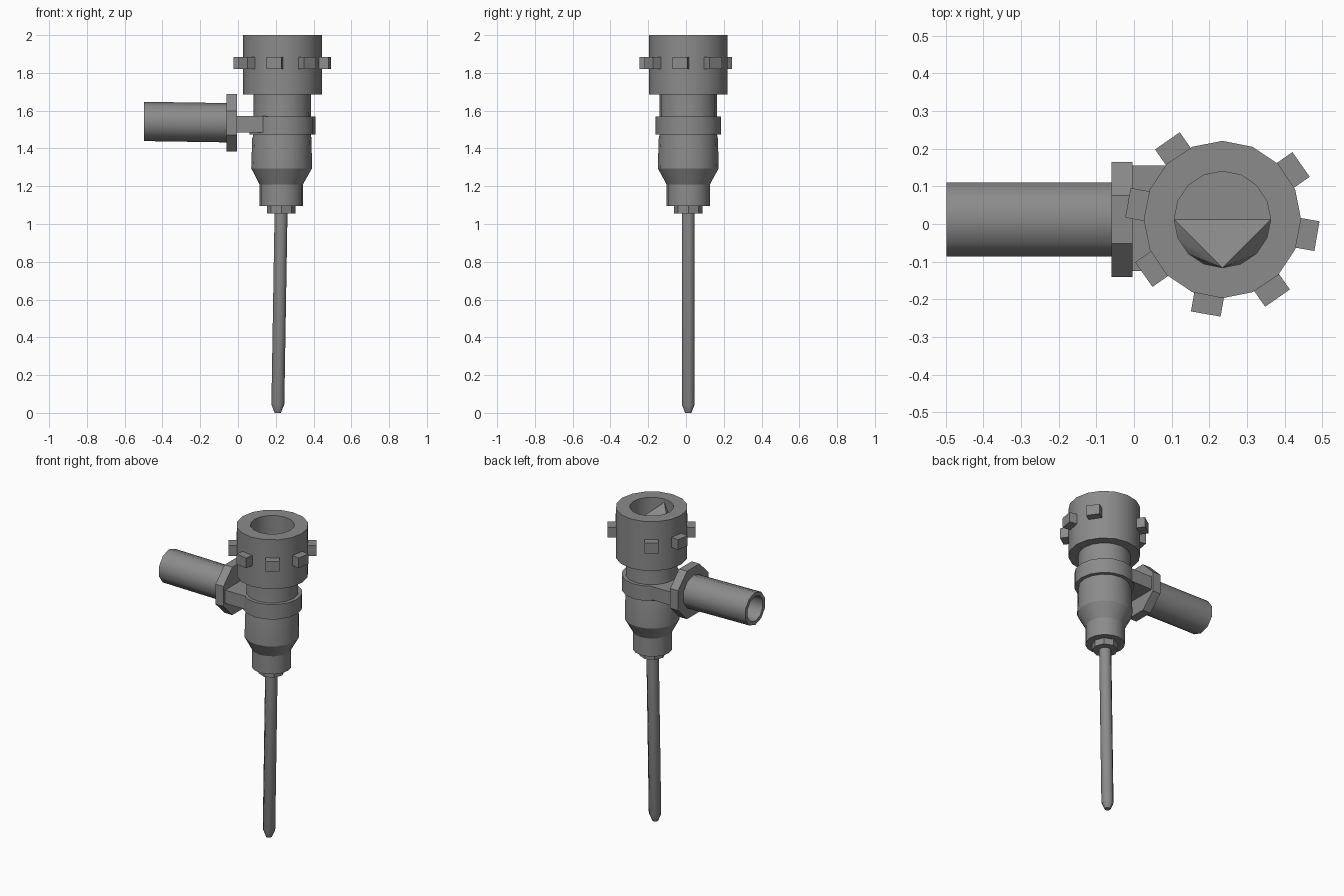
import bpy, bmesh
from math import pi, cos, sin, radians
from mathutils import Matrix, Vector

cube = bpy.data.objects.get("Cube")
if cube:
    bpy.data.objects.remove(cube)

GREY = (0.26, 0.26, 0.26, 1)
mat = bpy.data.materials.new("gunmetal grey")
mat.use_nodes = True
mat.diffuse_color = GREY
mat.node_tree.nodes["Principled BSDF"].inputs["Base Color"].default_value = GREY

AX, AY = 0.235, 0.012   # main upright axis
PZ = 1.54               # side pipe axis height


def finish(name, bm, smooth=None):
    bmesh.ops.recalc_face_normals(bm, faces=bm.faces)
    mesh = bpy.data.meshes.new(name)
    bm.to_mesh(mesh)
    bm.free()
    mesh.materials.append(mat)
    obj = bpy.data.objects.new(name, mesh)
    bpy.context.collection.objects.link(obj)
    if smooth:
        bpy.ops.object.select_all(action='DESELECT')
        obj.select_set(True)
        bpy.context.view_layer.objects.active = obj
        bpy.ops.object.shade_smooth_by_angle(angle=radians(smooth))
    return obj


def loft(name, rings, sides, turn=0.0, along_x=False, smooth=None, cap_end=True):
    """Skin a stack of rings (centre offset, position along axis, radius)."""
    bm = bmesh.new()
    loops = []
    for off, pos, r in rings:
        loop = []
        for i in range(sides):
            a = turn + 2 * pi * i / sides
            if along_x:
                co = (pos, AY + r * cos(a), off + r * sin(a))
            else:
                co = (off + r * cos(a), AY + r * sin(a), pos)
            loop.append(bm.verts.new(co))
        loops.append(loop)
    for lo, hi in zip(loops, loops[1:]):
        for i in range(sides):
            j = (i + 1) % sides
            bm.faces.new((lo[i], lo[j], hi[j], hi[i]))
    bm.faces.new(loops[0])
    if cap_end:
        bm.faces.new(loops[-1])
        return finish(name, bm, smooth)
    return bm, loops[-1]


def box(name, size, centre, angle=0.0):
    bm = bmesh.new()
    bmesh.ops.create_cube(bm, size=1)
    bm.transform(Matrix.Translation(centre) @ Matrix.Rotation(angle, 4, 'Z')
                 @ Matrix.Diagonal((*size, 1)))
    return finish(name, bm)


# Needle with a tapered tip, leaning very slightly
loft("needle", [(0.21, 0, 0.018), (0.211, 0.045, 0.037), (0.228, 1.07, 0.037)], 8,
     turn=pi / 8, smooth=50)
loft("needle_nut", [(0.229, 1.055, 0.076), (0.229, 1.1, 0.076)], 8)

# Stepped body
loft("body", [(0.229, 1.095, 0.115), (0.229, 1.21, 0.115), (0.231, 1.295, 0.161),
              (0.232, 1.45, 0.157), (0.234, 1.475, 0.152), (AX, 1.7, 0.152)], 16, smooth=25)
loft("clamp_band", [(AX, 1.475, 0.174), (AX, 1.57, 0.174)], 16, smooth=25)

# Head: open socket whose floor is folded up to a point at the front
SIDES = 16
bm, floor = loft("head", [(AX, 1.685, 0.209), (AX, 2, 0.209), (AX, 2, 0.128),
                          (AX, 1.86, 0.128)], SIDES, cap_end=False)
left, back, right, front = floor[8], floor[4], floor[0], floor[12]
front.co.z = 1.98
bm.faces.new(floor[0:9])
bm.faces.new((left, front, right))
for i in (8, 9, 10):
    bm.faces.new((floor[i], floor[i + 1], front))
for i in (13, 14, 15):
    bm.faces.new((front, floor[i], floor[(i + 1) % SIDES]))
finish("head", bm, smooth=25)

# Seven lugs round the head, with one position left empty
for k in range(8):
    if k == 2:
        continue
    a = radians(-10 + 45 * k)
    box(f"head_lug_{k + 1}", (0.075, 0.08, 0.065),
        Vector((AX + 0.2175 * cos(a), AY + 0.2175 * sin(a), 1.852)), a)

# Side bracket, flange and hollow pipe
box("bracket", (0.19, 0.28, 0.085), Vector((0.085, AY + 0.003, 1.528)))
loft("flange", [(PZ - 0.004, -0.06, 0.166), (PZ - 0.004, -0.004, 0.166)], 8,
     turn=pi / 8, along_x=True)
loft("side_pipe", [(PZ - 0.004, -0.05, 0.104), (PZ + 0.003, -0.498, 0.104),
                   (PZ + 0.003, -0.498, 0.08), (PZ, -0.3, 0.08)], 10,
     turn=pi / 10, along_x=True, smooth=40)
